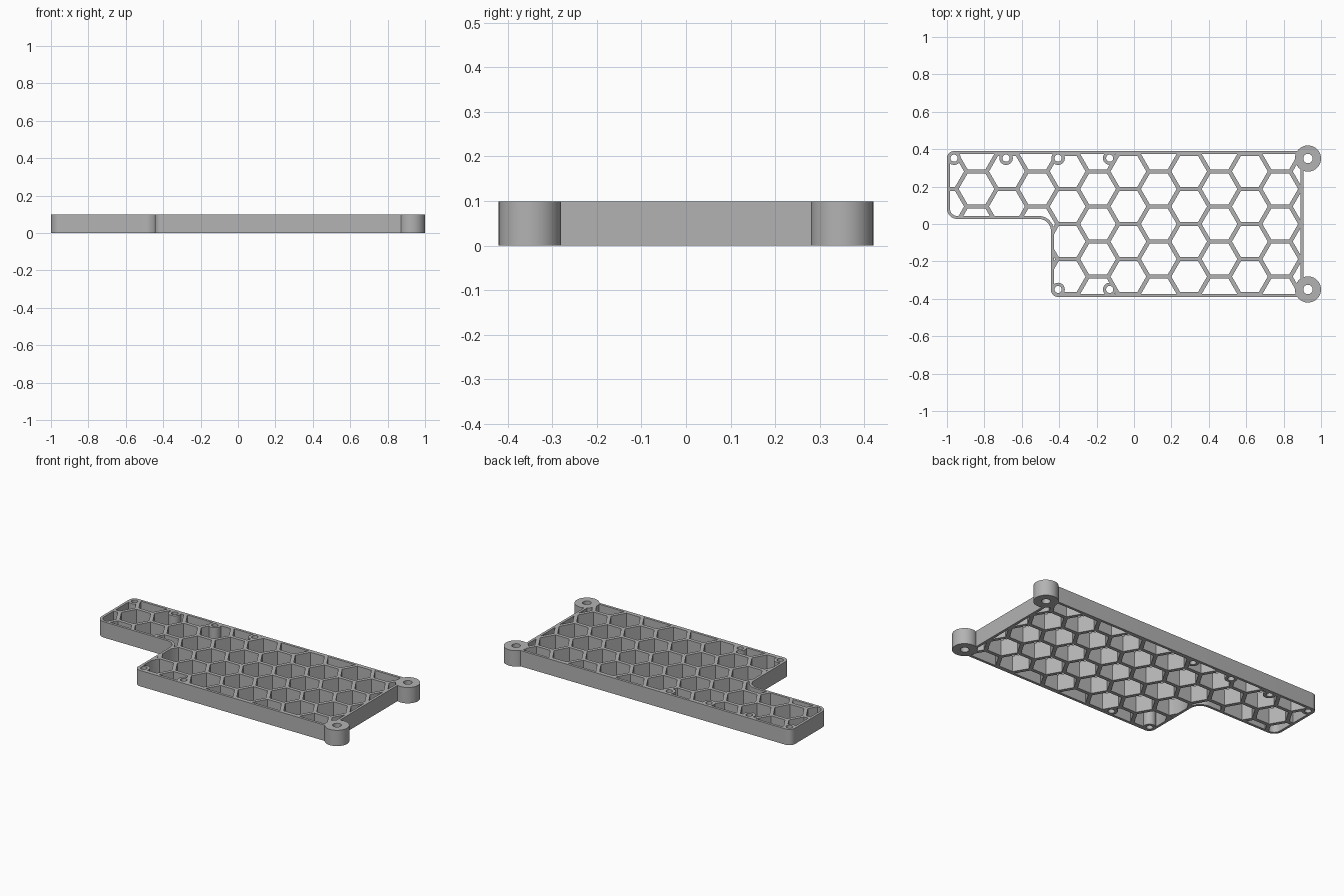
import bpy
import math

if "Cube" in bpy.data.objects:
    bpy.data.objects.remove(bpy.data.objects["Cube"])

HEIGHT = 0.099
WALL = 0.016
PITCH = 0.1875                      # hexagon spacing across flats
COLUMN = PITCH * math.sqrt(3) / 2
RIB = 0.022

grey = bpy.data.materials.new("plain grey")
grey.use_nodes = True
grey.diffuse_color = (0.45, 0.45, 0.45, 1)
grey.node_tree.nodes["Principled BSDF"].inputs["Base Color"].default_value = (0.45, 0.45, 0.45, 1)


def prisms(name, loops, margin=0.0):
    """Extrude closed loops upward, extended by margin at both ends."""
    verts, faces = [], []
    for loop in loops:
        s, n = len(verts), len(loop)
        verts += [(x, y, -margin) for x, y in loop]
        verts += [(x, y, HEIGHT + margin) for x, y in loop]
        faces.append([s + i for i in reversed(range(n))])
        faces.append([s + n + i for i in range(n)])
        for i in range(n):
            j = (i + 1) % n
            faces.append([s + i, s + j, s + n + j, s + n + i])
    mesh = bpy.data.meshes.new(name)
    mesh.from_pydata(verts, [], faces)
    mesh.materials.append(grey)
    obj = bpy.data.objects.new(name, mesh)
    bpy.context.collection.objects.link(obj)
    return obj


def arc(cx, cy, r, start, end, steps=10):
    angles = [math.radians(start + (end - start) * i / steps) for i in range(steps + 1)]
    return [(cx + r * math.cos(a), cy + r * math.sin(a)) for a in angles]


def circle(centre, r, n=40):
    return arc(*centre, r, 0, 360, n)[:-1]


def outline(d):
    """Stepped frame outline, moved inward by d."""
    return (arc(-0.406, -0.352, 0.038 - d, 180, 270)
            + arc(0.875, -0.36, 0.03 - d, 270, 360)
            + arc(0.875, 0.36, 0.03 - d, 0, 90)
            + arc(-0.962, 0.352, 0.038 - d, 90, 180)
            + arc(-0.945, 0.082, 0.055 - d, 180, 270)
            + arc(-0.509, -0.038, 0.065 + d, 90, 0))


def boolean(target, tool, operation):
    mod = target.modifiers.new(operation.lower(), 'BOOLEAN')
    mod.operation, mod.object, mod.solver = operation, tool, 'EXACT'
    bpy.context.view_layer.objects.active = target
    bpy.ops.object.modifier_apply(modifier=mod.name)
    bpy.data.objects.remove(tool)


# Screw boss positions
small = [(x, 0.352) for x in (-0.962, -0.684, -0.406, -0.13)]
small += [(x, -0.35) for x in (-0.406, -0.13)]
large = [(0.93, 0.35), (0.93, -0.35)]

# Hexagonal pockets, clipped by the frame and kept clear of the bosses
cells = []
radius = (PITCH - RIB) / math.sqrt(3)
for col in range(-7, 7):
    for row in range(-3, 4):
        y = (row + (0.5 if col % 2 == 0 else 0)) * PITCH
        cells.append(circle((-0.03 + col * COLUMN, y), radius, 6))
pockets = prisms("pockets", cells, 0.06)
boolean(pockets, prisms("inner_area", [outline(WALL)], 0.04), 'INTERSECT')
boss_space = [circle(c, 0.036) for c in small] + [circle(c, 0.07) for c in large]
boolean(pockets, prisms("boss_space", boss_space, 0.09), 'DIFFERENCE')

# Frame with honeycomb, end bosses and screw holes
plate = prisms("honeycomb_plate", [outline(0)])
boolean(plate, prisms("end_bosses", [circle(c, 0.07, 64) for c in large]), 'UNION')
boolean(plate, pockets, 'DIFFERENCE')
holes = [circle(c, 0.019, 24) for c in small] + [circle(c, 0.025, 32) for c in large]
boolean(plate, prisms("screw_holes", holes, 0.05), 'DIFFERENCE')

bpy.ops.object.select_all(action='DESELECT')
plate.select_set(True)
bpy.context.view_layer.objects.active = plate
bpy.ops.object.shade_smooth_by_angle(angle=math.radians(30))
